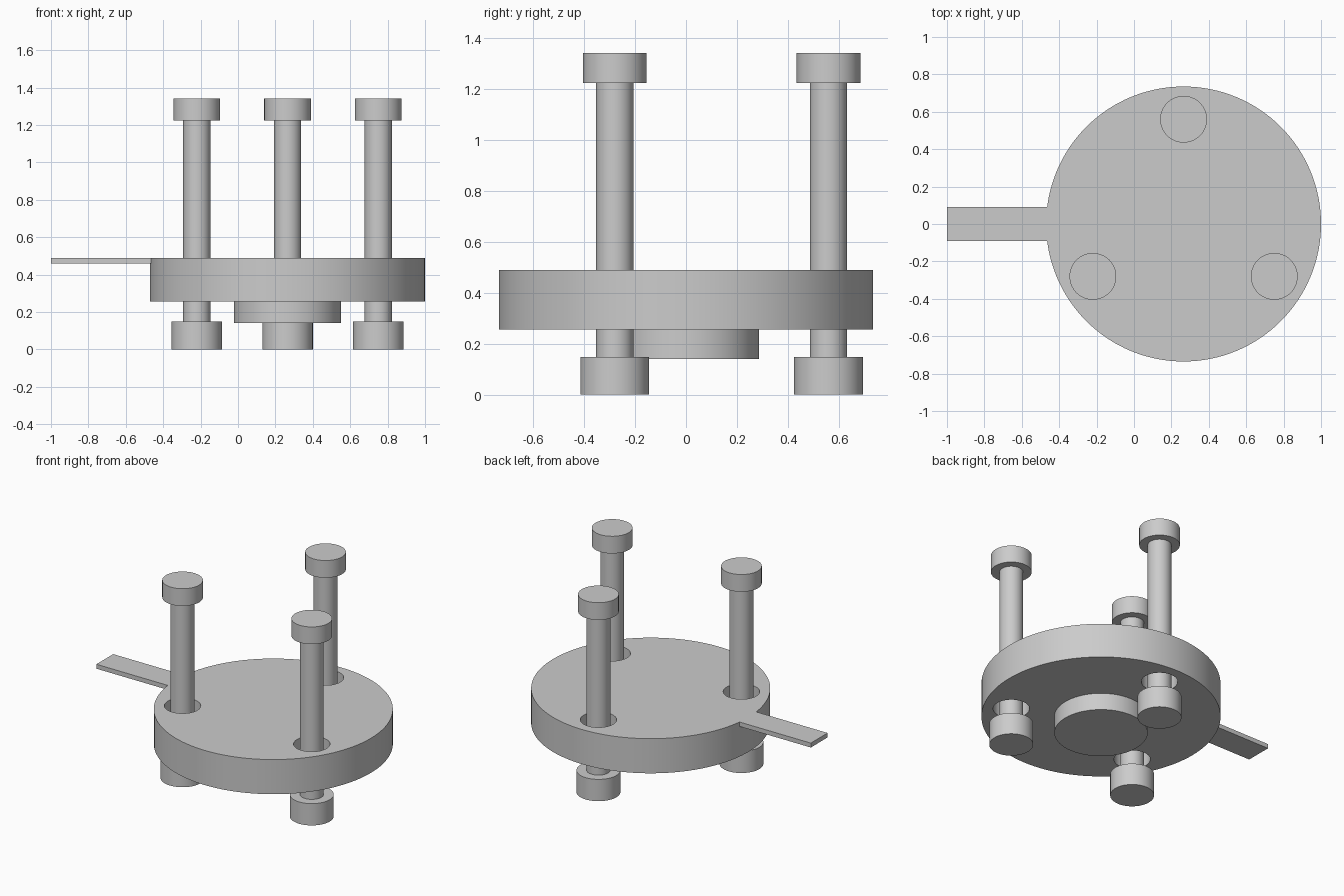
import bpy
from math import cos, sin, radians

if "Cube" in bpy.data.objects:
    bpy.data.objects.remove(bpy.data.objects["Cube"], do_unlink=True)

CENTER_X = 0.265
BOLT_CIRCLE = 0.56
PLATE_BOTTOM, PLATE_TOP = 0.255, 0.49

grey = bpy.data.materials.new("plain_grey")
grey.use_nodes = True
colour = (0.6, 0.6, 0.6, 1)
grey.diffuse_color = colour
grey.node_tree.nodes["Principled BSDF"].inputs["Base Color"].default_value = colour


def cylinder(name, x, y, radius, z0, z1, sides=64):
    bpy.ops.mesh.primitive_cylinder_add(
        vertices=sides, radius=radius, depth=z1 - z0, location=(x, y, (z0 + z1) / 2))
    ob = bpy.context.object
    ob.name = name
    ob.data.materials.append(grey)
    return ob


def box(name, x0, x1, y0, y1, z0, z1):
    bpy.ops.mesh.primitive_cube_add(
        size=1, location=((x0 + x1) / 2, (y0 + y1) / 2, (z0 + z1) / 2))
    ob = bpy.context.object
    ob.name = name
    ob.scale = (x1 - x0, y1 - y0, z1 - z0)
    bpy.ops.object.transform_apply(location=False, rotation=False, scale=True)
    ob.data.materials.append(grey)
    return ob


def combine(target, tool, operation):
    mod = target.modifiers.new(operation.lower(), 'BOOLEAN')
    mod.operation = operation
    mod.solver = 'EXACT'
    mod.object = tool
    bpy.context.view_layer.objects.active = target
    bpy.ops.object.modifier_apply(modifier=mod.name)
    bpy.data.objects.remove(tool, do_unlink=True)


def smooth(ob):
    bpy.ops.object.select_all(action='DESELECT')
    ob.select_set(True)
    bpy.context.view_layer.objects.active = ob
    bpy.ops.object.shade_smooth_by_angle(angle=radians(30))


# Round plate with its boss and flat handle
plate = cylinder("round_plate", CENTER_X, 0, 0.735, PLATE_BOTTOM, PLATE_TOP, 128)
combine(plate, cylinder("boss", CENTER_X, 0, 0.287, 0.14, 0.3), 'UNION')
combine(plate, box("handle", -1, -0.43, -0.09, 0.09, 0.46, PLATE_TOP), 'UNION')

# Three posts standing loosely in clearance holes
for label, angle in (("back", 90), ("right", 210), ("left", 330)):
    x = CENTER_X + BOLT_CIRCLE * cos(radians(angle))
    y = BOLT_CIRCLE * sin(radians(angle))
    combine(plate, cylinder("hole_cutter", x, y, 0.112, 0.2, 0.55), 'DIFFERENCE')
    post = cylinder(label + "_post", x, y, 0.073, 0.1, 1.28)
    combine(post, cylinder("foot", x, y, 0.135, 0, 0.148), 'UNION')
    combine(post, cylinder("cap", x, y, 0.125, 1.225, 1.342), 'UNION')
    smooth(post)
smooth(plate)
